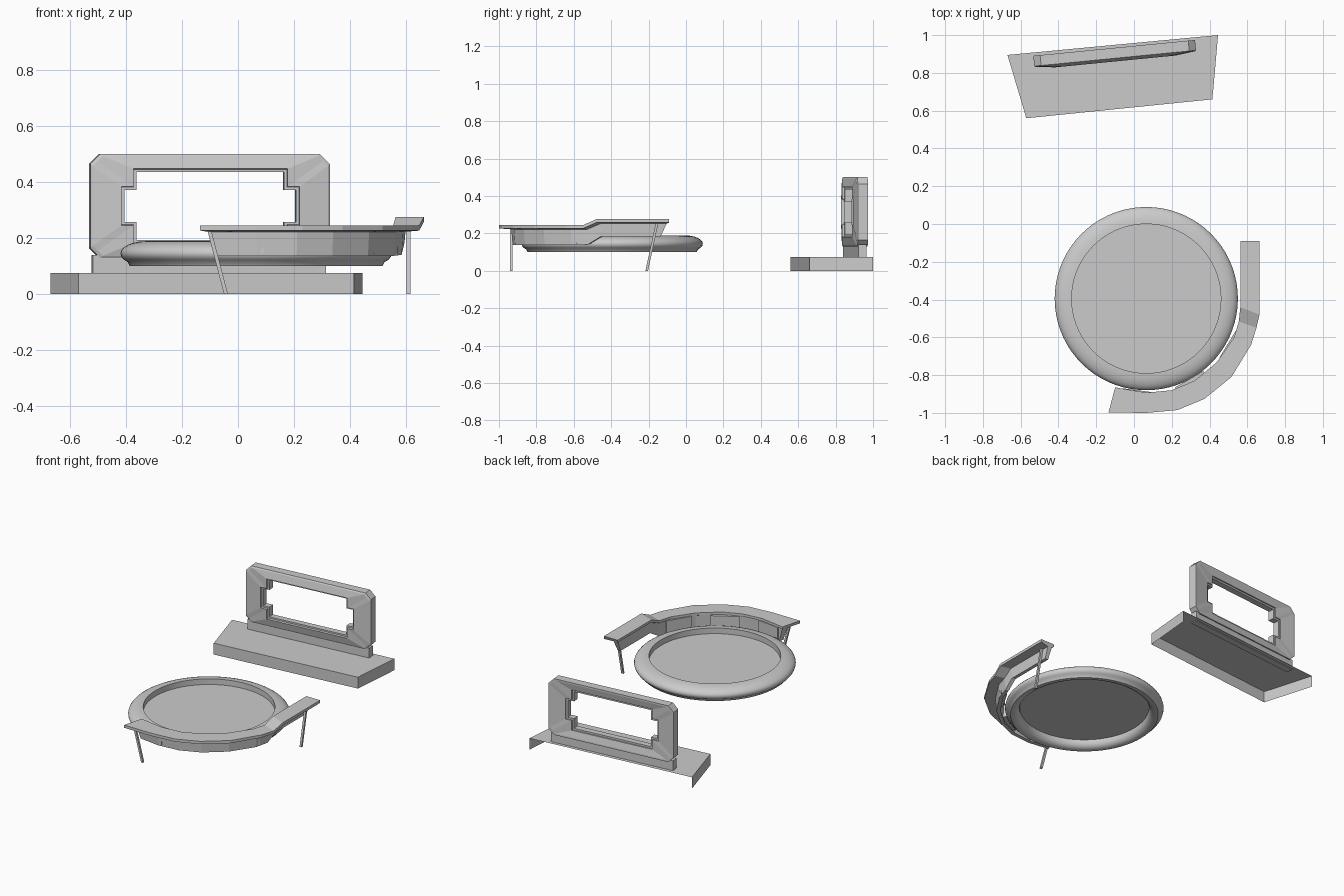
import bpy, bmesh
from math import sin, cos, pi, radians
from mathutils import Vector

if "Cube" in bpy.data.objects:
    bpy.data.objects.remove(bpy.data.objects["Cube"])


def make(name, verts, faces, fix=True):
    me = bpy.data.meshes.new(name)
    me.from_pydata([tuple(v) for v in verts], [], faces)
    if fix:
        bm = bmesh.new()
        bm.from_mesh(me)
        bmesh.ops.recalc_face_normals(bm, faces=bm.faces)
        bm.to_mesh(me)
        bm.free()
    ob = bpy.data.objects.new(name, me)
    bpy.context.collection.objects.link(ob)
    return ob


def loft(name, loops, wrap=False, caps=True):
    """Skin closed loops with equal point counts."""
    n, m = len(loops[0]), len(loops)
    verts = [p for lp in loops for p in lp]
    faces = []
    for i in range(m if wrap else m - 1):
        a, b = i * n, (i + 1) % m * n
        faces += [(a + k, a + (k + 1) % n, b + (k + 1) % n, b + k) for k in range(n)]
    if caps and not wrap:
        faces += [tuple(range(n)), tuple(range((m - 1) * n, m * n))]
    return make(name, verts, faces)


def box(name, x0, x1, y0, y1, z0, z1):
    return loft(name, [[(x0, y0, z), (x1, y0, z), (x1, y1, z), (x0, y1, z)] for z in (z0, z1)])


# Plinth: open underneath and at the back
quad = [(-.67, .895), (-.57, .56), (.415, .66), (.445, 1.0)]
make("plinth", [(x, y, .075) for x, y in quad] + [(x, y, 0) for x, y in quad],
     [(0, 1, 2, 3)] + [(i, i + 4, i + 5, i + 1) for i in range(3)], fix=False)


# Upright frame with a notched window
def four_way(corner, y):
    """Mirror three quadrant points into a closed 12-point loop."""
    q = list(corner)
    pts = (q + [(x, -z) for x, z in reversed(q)] + [(-x, -z) for x, z in q]
           + [(-x, z) for x, z in reversed(q)])
    return [(x, y, z + .315) for x, z in pts]


def outer(d, y):
    a, b, c = .43 - d, .186 - d, .036
    return four_way([(a - c, b), (a - c / 2, b - c / 2), (a, b - c)], y)


def window(d, y):
    return four_way([(.277 - d, .133 - d), (.277 - d, .069 - d), (.32 - d, .069 - d)], y)


frame = loft("upright_frame", [
    outer(0, .03), outer(0, -.025), outer(.008, -.03), window(0, -.042), window(.002, -.028),
    window(.012, -.028), window(.012, .012), window(0, .012), window(0, .02), outer(.01, .03)],
    wrap=True)
foot = box("frame_foot", -.421, .417, -.022, .022, .07, .14)
for ob in (frame, foot):
    ob.location = (-.102, .9025, 0)
    ob.rotation_euler.z = radians(5.6)

# Round platform: soft rim around a sunken disc
prof = [(.395, .152)]
prof += [(.395 + .09 * sin(t * pi / 12), .145 + .044 * cos(t * pi / 12)) for t in range(13)
         if t < 10]
prof += [(.44 + .012 * cos(a), .101) for a in (0, pi)] + [(.408, .112), (.398, .13), (.395, .15)]
N = 72
rings = [[(.065 + r * cos(2 * pi * k / N), -.395 + r * sin(2 * pi * k / N), z) for k in range(N)]
         for r, z in prof]
platform = loft("round_platform", rings)
bpy.context.view_layer.objects.active = platform
platform.select_set(True)
bpy.ops.object.shade_smooth_by_angle(angle=radians(35))
platform.select_set(False)

# Curved counter with hanging apron: (outer xy, inner xy, top z, apron bottom z)
stations = [
    ((-.135, -.998), (-.10, -.865), .245, .137),
    ((.066, -1.0), (.066, -.893), .245, .137),
    ((.23, -.985), (.20, -.880), .245, .137),
    ((.373, -.926), (.32, -.830), .245, .137),
    ((.516, -.81), (.44, -.730), .245, .137),
    ((.62, -.64), (.53, -.600), .245, .137),
    ((.648, -.55), (.555, -.515), .245, .14),
    ((.664, -.48), (.563, -.44), .276, .185),
    ((.664, -.09), (.563, -.09), .276, .185)]
loops = []
for i, (o, n, z, zb) in enumerate(stations):
    o, n = Vector(o), Vector(n)
    shift = Vector((.035, 0)) if i == 0 else Vector((0, -.045)) if i == 8 else Vector((0, 0))
    row = []
    for t, h, s in ((0, z, 0), (0, z - .018, 0), (.62, z - .023, .3), (.68, zb, 1),
                    (.9, zb, 1), (.93, z - .02, .3), (1, z - .016, 0), (1, z, 0)):
        p = o.lerp(n, t) + shift * s
        row.append((p.x, p.y, h))
    loops.append(row)
loft("curved_counter", loops)

# Panels on the inner side of the apron
for k, (a, b) in enumerate((((-.06, -.878), (.095, -.898)), ((.22, -.873), (.37, -.785)),
                            ((.46, -.71), (.545, -.57)))):
    a, b = Vector(a), Vector(b)
    d = (b - a).normalized()
    side = Vector((-d.y, d.x))
    plan = [a + side * .008, b + side * .008, b - side * .03, a - side * .03]
    loft(f"apron_panel_{k + 1}", [[(p.x, p.y, z) for p in plan] for z in (.145, .228)])

# Two slanted legs
for name, top, foot_xy, z in (("front_leg", (-.102, -.935), (-.043, -.935), .226),
                              ("side_leg", (.609, -.155), (.609, -.21), .256)):
    w = .007
    loft(name, [[(x + sx * w, y + sy * w, h) for sx, sy in ((-1, -1), (1, -1), (1, 1), (-1, 1))]
                for (x, y), h in ((foot_xy, 0), (top, z))])
